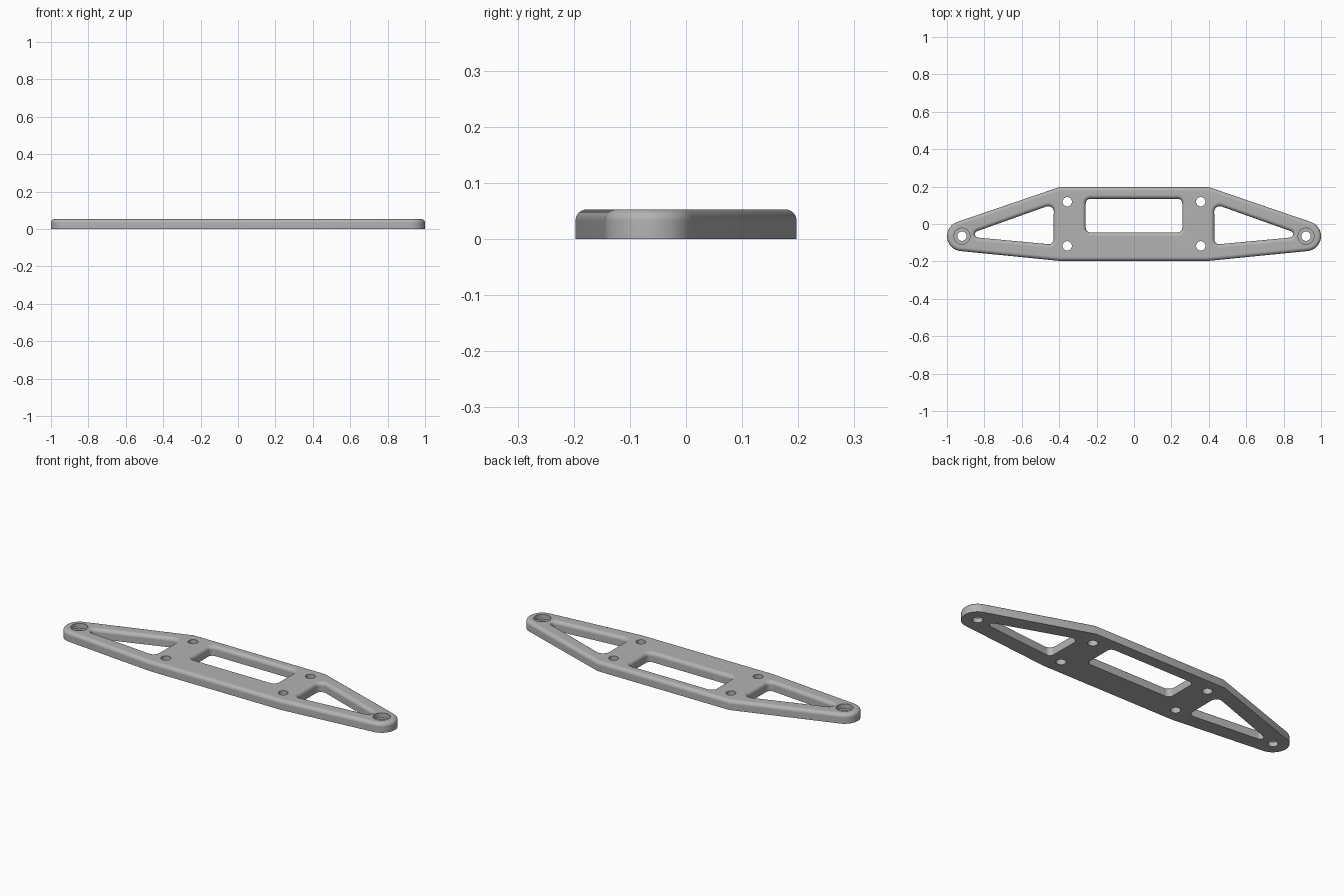
import bpy, bmesh
from math import sin, cos, pi, tau, atan2, ceil
from mathutils import Vector

cube = bpy.data.objects.get("Cube")
if cube:
    bpy.data.objects.remove(cube, do_unlink=True)

HEIGHT, FILLET, STEPS = 0.0525, 0.02, 6
HALF_DEPTH = 0.197
TIP_X, TIP_Y, TIP_R = 0.92, -0.065, 0.08


def hull_loop(discs):
    """Counter-clockwise outline around discs (x, y, r): (point, outward direction) pairs."""
    if len(discs) == 1:
        x, y, r = discs[0]
        dirs = [Vector((cos(i * tau / 40), sin(i * tau / 40))) for i in range(40)]
        return [(Vector((x, y)) + d * r, d) for d in dirs]
    normals = []
    for a, b in zip(discs, discs[1:] + discs[:1]):
        d = Vector((b[0] - a[0], b[1] - a[1]))
        u, s = d.normalized(), (a[2] - b[2]) / d.length
        normals.append(u * s + Vector((u.y, -u.x)) * (1 - s * s) ** 0.5)
    loop = []
    for i, (x, y, r) in enumerate(discs):
        n1, n2, centre = normals[i - 1], normals[i], Vector((x, y))
        if r == 0:  # sharp mitred corner
            loop.append((centre, (n1 + n2) / (1 + n1.dot(n2))))
            continue
        start = atan2(n1.y, n1.x)
        sweep = (atan2(n2.y, n2.x) - start) % tau
        count = max(3, ceil(sweep / (pi / 20)))
        for k in range(count + 1):
            t = start + sweep * k / count
            d = Vector((cos(t), sin(t)))
            loop.append((centre + d * r, d))
    return loop


def add_wall(bm, discs, profile, side):
    """Sweep a (offset, z) profile round a loop; return bottom and top rim edges."""
    loop = hull_loop(discs)
    rings = [[bm.verts.new((*(p + d * off * side), z)) for p, d in loop] for off, z in profile]
    n = len(loop)
    for low, high in zip(rings, rings[1:]):
        for i in range(n):
            j = (i + 1) % n
            bm.faces.new((low[i], low[j], high[j], high[i]))
    return [[bm.edges.get((r[i], r[(i + 1) % n])) for i in range(n)]
            for r in (rings[0], rings[-1])]


# Wall profiles: rounded upper rim, plain hole, counterbored hole
rounded = [(0, 0)] + [(FILLET * (1 - cos(k * pi / 2 / STEPS)),
                       HEIGHT - FILLET + FILLET * sin(k * pi / 2 / STEPS))
                      for k in range(STEPS + 1)]
plain = [(0, 0), (0, HEIGHT)]
counterbore = [(0, 0), (0, 0.026), (0.018, 0.026), (0.018, HEIGHT)]

# Outer outline, central window, then the mirrored arm cutouts and holes
outline = [(0.4, -HALF_DEPTH, 0), (TIP_X, TIP_Y, TIP_R), (0.4, HALF_DEPTH, 0),
           (-0.4, HALF_DEPTH, 0), (-TIP_X, TIP_Y, TIP_R), (-0.4, -HALF_DEPTH, 0)]
window = [(0.233, -0.02, 0.025), (0.233, 0.11, 0.025),
          (-0.233, 0.11, 0.025), (-0.233, -0.02, 0.025)]
arm_cutout = [(0.455, -0.083, 0.025), (0.832, -0.055, 0.018), (0.459, 0.065, 0.03)]

walls = [(outline, rounded, -1), (window, rounded, 1)]
for s in (1, -1):
    walls.append(([(s * x, y, r) for x, y, r in arm_cutout][::s], rounded, 1))
    walls.append(([(s * TIP_X, TIP_Y, 0.025)], counterbore, 1))
    for y in (0.119, -0.117):
        walls.append(([(s * 0.357, y, 0.025)], plain, 1))

# Plate: all walls, closed by flat faces below and above
bm = bmesh.new()
rims = [add_wall(bm, *w) for w in walls]
for level, normal in ((0, (0, 0, -1)), (1, (0, 0, 1))):
    edges = [e for rim in rims for e in rim[level]]
    bmesh.ops.triangle_fill(bm, edges=edges, use_beauty=True, normal=normal)
bmesh.ops.recalc_face_normals(bm, faces=bm.faces[:])
mesh = bpy.data.meshes.new("mounting_plate")
bm.to_mesh(mesh)
bm.free()

plate = bpy.data.objects.new("mounting_plate", mesh)
bpy.context.collection.objects.link(plate)

# Grey material
grey = bpy.data.materials.new("plain_grey")
grey.use_nodes = True
colour = (0.45, 0.45, 0.45, 1)
grey.diffuse_color = colour
grey.node_tree.nodes["Principled BSDF"].inputs["Base Color"].default_value = colour
mesh.materials.append(grey)

# Smooth rims, crisp edges, clean flat faces
bpy.ops.object.select_all(action='DESELECT')
plate.select_set(True)
bpy.context.view_layer.objects.active = plate
bpy.ops.object.shade_smooth_by_angle(angle=pi / 6)
weighted = plate.modifiers.new("flat_face_normals", 'WEIGHTED_NORMAL')
weighted.keep_sharp = True
